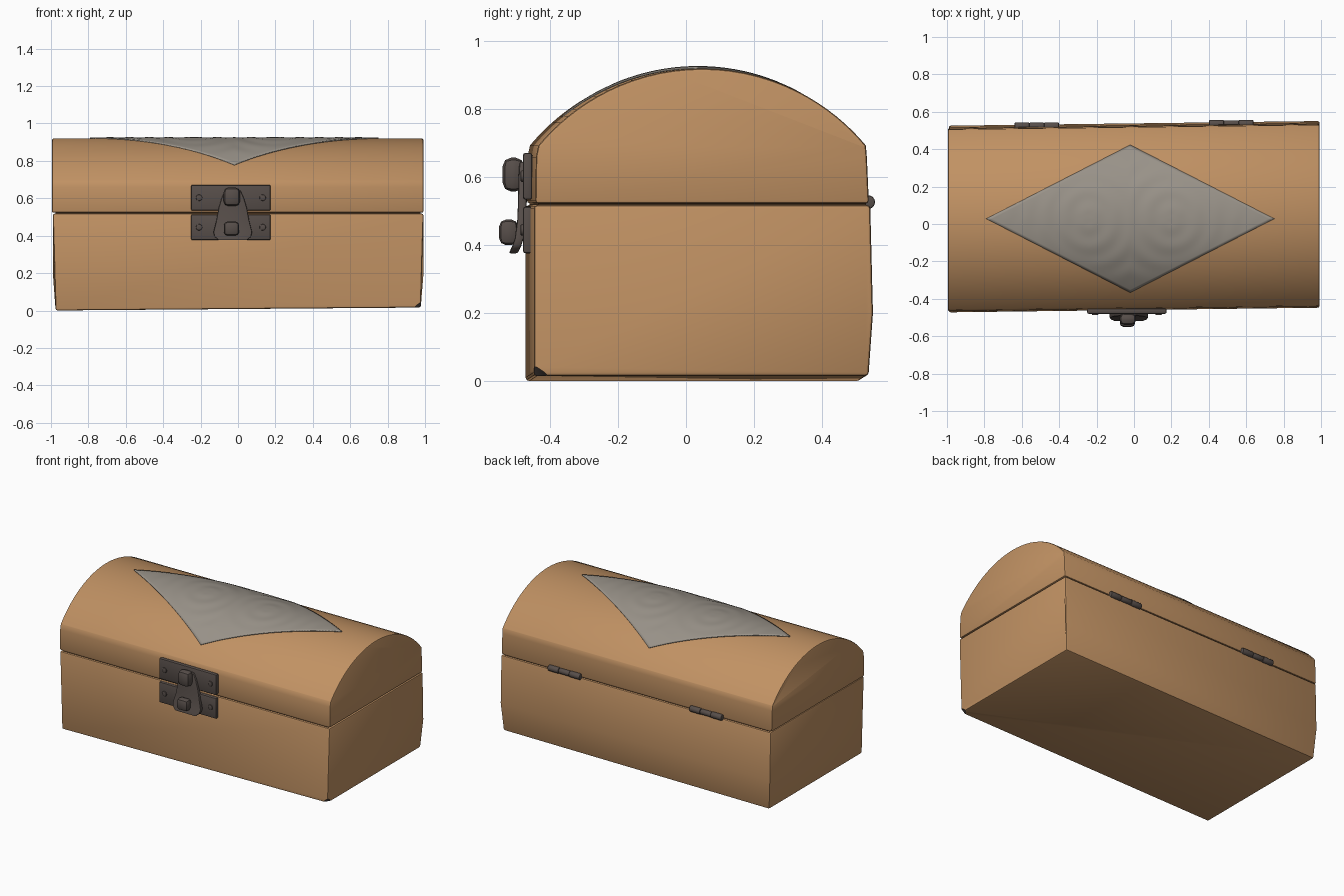
import bpy, bmesh, math
from mathutils import Vector, Matrix

if "Cube" in bpy.data.objects:
    bpy.data.objects.remove(bpy.data.objects["Cube"], do_unlink=True)


def material(name, rgb):
    m = bpy.data.materials.new(name)
    m.use_nodes = True
    m.diffuse_color = (*rgb, 1)
    bsdf = m.node_tree.nodes["Principled BSDF"]
    bsdf.inputs["Base Color"].default_value = (*rgb, 1)
    bsdf.inputs["Roughness"].default_value = 0.8
    return m


WOOD = material("tan wood", (0.53, 0.285, 0.125))
PANEL = material("grey panel", (0.32, 0.29, 0.25))
METAL = material("dark metal", (0.095, 0.076, 0.068))
SEAM = material("dark seam", (0.07, 0.035, 0.015))

SKEW = 0.0125                      # the chest is turned very slightly
MID, RADIUS, CREST = 0.035, 0.626, 0.92   # lid arc
FRONT, BACK = -0.46, 0.53


def arc_z(y):
    return CREST - RADIUS + math.sqrt(RADIUS ** 2 - (y - MID) ** 2)


def bevel_sharp(bm, width, segments=2):
    edges = [e for e in bm.edges if len(e.link_faces) == 2
             and e.calc_face_angle(0) > math.radians(38)]
    bmesh.ops.bevel(bm, geom=edges, offset=width, segments=segments,
                    profile=0.5, affect='EDGES', clamp_overlap=True)


def finish(bm, name, *mats, angle=35):
    bmesh.ops.recalc_face_normals(bm, faces=bm.faces)
    mesh = bpy.data.meshes.new(name)
    bm.to_mesh(mesh)
    bm.free()
    for m in mats:
        mesh.materials.append(m)
    obj = bpy.data.objects.new(name, mesh)
    bpy.context.collection.objects.link(obj)
    bpy.ops.object.select_all(action='DESELECT')
    obj.select_set(True)
    bpy.context.view_layer.objects.active = obj
    bpy.ops.object.shade_smooth_by_angle(angle=math.radians(angle))
    return obj


def prism(profile, x0, x1):
    """Extrude a (y, z) outline along x."""
    bm = bmesh.new()
    face = bm.faces.new([bm.verts.new((x0, y, z)) for y, z in profile])
    ext = bmesh.ops.extrude_face_region(bm, geom=[face])
    verts = [g for g in ext["geom"] if isinstance(g, bmesh.types.BMVert)]
    bmesh.ops.translate(bm, verts=verts, vec=(x1 - x0, 0, 0))
    bmesh.ops.recalc_face_normals(bm, faces=bm.faces)
    return bm


def skew(bm):
    for v in bm.verts:
        v.co.y += SKEW * v.co.x


def box(name, centre, size, mat, width=0.008):
    bm = bmesh.new()
    bmesh.ops.create_cube(bm, size=1)
    bmesh.ops.scale(bm, verts=bm.verts, vec=size)
    bmesh.ops.translate(bm, verts=bm.verts, vec=centre)
    bevel_sharp(bm, width)
    return finish(bm, name, mat)


def rod(name, centre, radius, length, axis, mat):
    bm = bmesh.new()
    bmesh.ops.create_cone(bm, cap_ends=True, segments=16, radius1=radius,
                          radius2=radius, depth=length)
    bevel_sharp(bm, radius * 0.25)
    turn = Vector((0, 0, 1)).rotation_difference(Vector(axis)).to_matrix().to_4x4()
    bmesh.ops.transform(bm, verts=bm.verts, matrix=Matrix.Translation(centre) @ turn)
    return finish(bm, name, mat)


# Chest body, slightly narrower at the base, with one worn corner
bm = prism([(FRONT, 0.002), (BACK - 0.005, 0.002), (BACK + 0.008, 0.2),
            (BACK, 0.518), (FRONT, 0.518)], -0.99, 0.992)
for v in bm.verts:
    if v.co.z < 0.1:
        v.co.x *= 0.985
        v.co.z = 0.008 + 0.008 * v.co.x
bevel_sharp(bm, 0.01)
out = Vector((1, -0.8, -1.2)).normalized()
cut = bmesh.ops.bisect_plane(bm, geom=bm.verts[:] + bm.edges[:] + bm.faces[:],
                             plane_co=(0.945, FRONT, 0.02), plane_no=out,
                             clear_outer=True)
rim = [g for g in cut["geom_cut"] if isinstance(g, bmesh.types.BMEdge)]
bmesh.ops.holes_fill(bm, edges=rim, sides=0)
bm.normal_update()
for f in bm.faces:
    if abs(f.normal.dot(out)) > 0.99:
        f.material_index = 1
skew(bm)
finish(bm, "chest_body", WOOD, METAL)

# Domed lid
steps = 36
profile = [(BACK - 0.004, 0.523), (BACK - 0.01, 0.66)]
for i in range(steps + 1):
    y = MID + 0.482 * math.cos(math.pi * i / steps)
    profile.append((y, arc_z(y)))
profile += [(FRONT + 0.006, 0.66), (FRONT + 0.004, 0.523)]
bm = prism(profile, -0.995, 0.992)
bevel_sharp(bm, 0.01)
skew(bm)
finish(bm, "domed_lid", WOOD)

# Dark core showing in the gap between body and lid
bm = prism([(FRONT + 0.012, 0.49), (BACK - 0.012, 0.49),
            (BACK - 0.012, 0.55), (FRONT + 0.012, 0.55)], -0.975, 0.975)
skew(bm)
finish(bm, "seam_core", SEAM)

# Embossed diamond panel lying on the lid
N = 48
bm = bmesh.new()
rows = []
for i in range(N + 1):
    row = []
    for j in range(N + 1):
        u, v = i / N, j / N
        x = -0.02 + 0.77 * (u - v)
        y = 0.028 + 0.395 * (u + v - 1)
        edge = min(u, v, 1 - u, 1 - v)
        ring = math.hypot(abs(x + 0.02) - 0.22, abs(y - 0.03) - 0.02)
        relief = 0.0015 * math.sin(ring * 60) * min(1, edge * 8)
        row.append(bm.verts.new((x, y, arc_z(y) + 0.006 + relief)))
    rows.append(row)
for i in range(N):
    for j in range(N):
        bm.faces.new((rows[i][j], rows[i + 1][j], rows[i + 1][j + 1], rows[i][j + 1]))
panel = finish(bm, "diamond_panel", PANEL)
solid = panel.modifiers.new("thickness", 'SOLIDIFY')
solid.thickness = 0.007
solid.offset = -1

# Latch plates with rivets
LX = -0.038
for label, z in (("upper", 0.603), ("lower", 0.445)):
    box(label + "_latch_plate", (LX, FRONT - 0.006, z), (0.425, 0.028, 0.138), METAL)
    for side in (-1, 1):
        rod(f"{label}_rivet_{'left' if side > 0 else 'right'}",
            (LX + side * 0.17, FRONT - 0.021, z), 0.017, 0.012, (0, 1, 0), METAL)

# Flared hasp: (z, y, half width) down its length
bm = bmesh.new()
previous = None
for z, y, w in ((0.645, -0.484, 0.04), (0.6, -0.487, 0.06), (0.55, -0.488, 0.075),
                (0.48, -0.49, 0.088), (0.42, -0.498, 0.103), (0.395, -0.506, 0.098),
                (0.376, -0.516, 0.075)):
    ring = [bm.verts.new((LX + 0.01 + sx * w, y + dy, z))
            for sx, dy in ((-1, -0.006), (1, -0.006), (1, 0.02), (-1, 0.02))]
    if previous:
        for k in range(4):
            n = (k + 1) % 4
            bm.faces.new((previous[k], previous[n], ring[n], ring[k]))
    else:
        bm.faces.new(ring)
    previous = ring
bm.faces.new(previous)
bmesh.ops.recalc_face_normals(bm, faces=bm.faces)
bevel_sharp(bm, 0.006)
finish(bm, "hasp", METAL)

# Hasp pivot knuckle and staple
box("hasp_knuckle", (LX + 0.005, -0.508, 0.608), (0.088, 0.064, 0.1), METAL, 0.026)
box("latch_staple", (LX + 0.003, -0.522, 0.438), (0.082, 0.056, 0.075), METAL, 0.02)

# Rear hinges, each with three knuckles
for label, hx in (("right", -0.52), ("left", 0.52)):
    y = BACK + SKEW * hx
    for k in (-1, 0, 1):
        rod(f"{label}_hinge_knuckle_{k + 2}", (hx + k * 0.079, y, 0.527),
            0.02 if k else 0.018, 0.079, (1, 0, 0), METAL)
